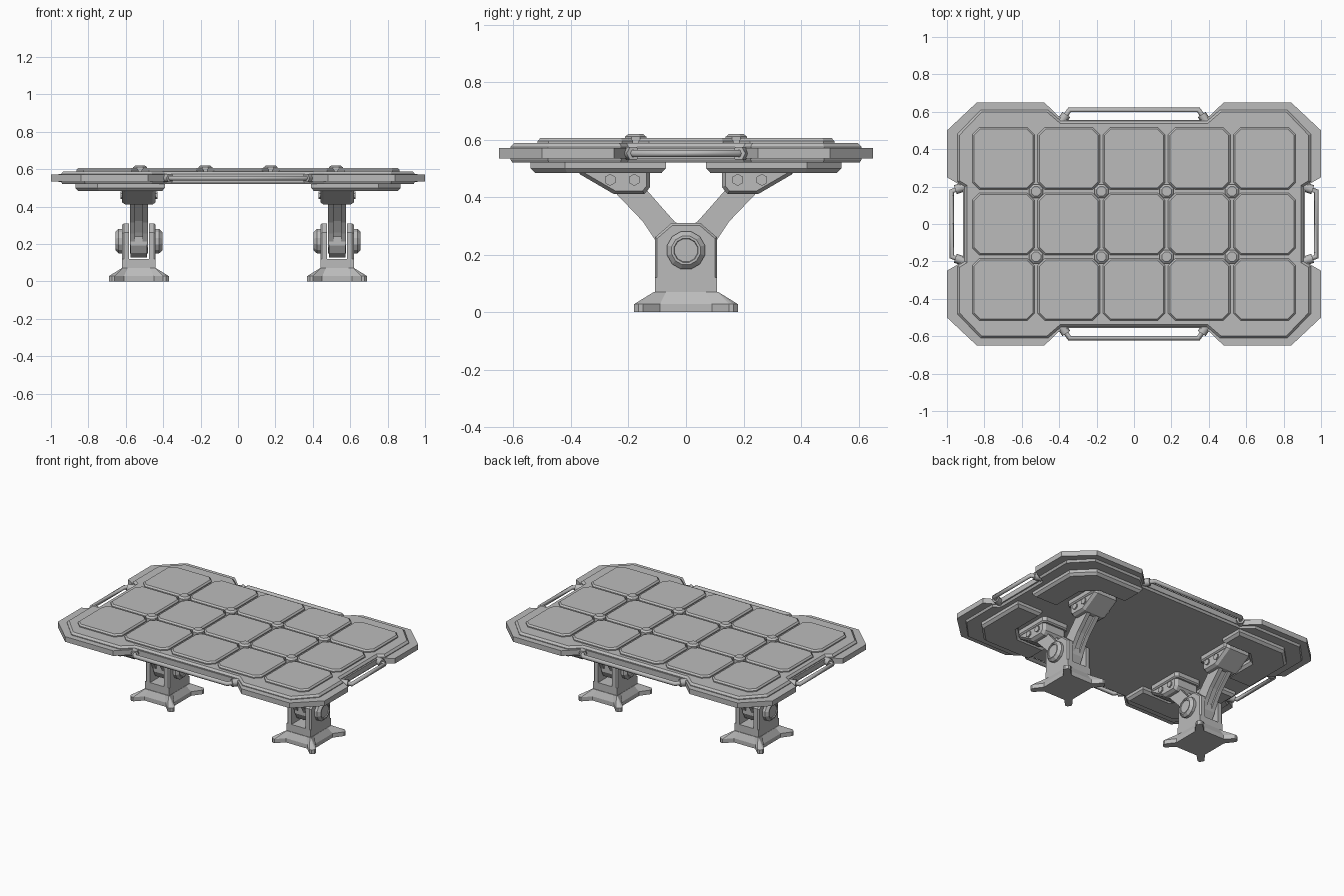
import bpy, bmesh, math
from mathutils import Vector

if "Cube" in bpy.data.objects:
    bpy.data.objects.remove(bpy.data.objects["Cube"], do_unlink=True)

GREY = (0.5, 0.5, 0.5, 1)
grey = bpy.data.materials.new("plain_grey")
grey.use_nodes = True
grey.diffuse_color = GREY
grey.node_tree.nodes["Principled BSDF"].inputs["Base Color"].default_value = GREY


def loft(name, rings):
    """Join rings of equal point count into a closed solid."""
    bm = bmesh.new()
    loops = [[bm.verts.new(p) for p in ring] for ring in rings]
    for a, b in zip(loops, loops[1:]):
        for i in range(len(a)):
            j = (i + 1) % len(a)
            bm.faces.new((a[i], a[j], b[j], b[i]))
    bm.faces.new(loops[0])
    bm.faces.new(loops[-1])
    bmesh.ops.recalc_face_normals(bm, faces=bm.faces)
    mesh = bpy.data.meshes.new(name)
    bm.to_mesh(mesh)
    bm.free()
    mesh.materials.append(grey)
    obj = bpy.data.objects.new(name, mesh)
    bpy.context.collection.objects.link(obj)
    return obj


def inset(pts, d):
    """Move every edge of a counter-clockwise outline inwards by d."""
    out = []
    for i, p in enumerate(pts):
        p = Vector(p)
        u = (p - Vector(pts[i - 1])).normalized()
        v = (Vector(pts[(i + 1) % len(pts)]) - p).normalized()
        n1, n2 = Vector((-u.y, u.x)), Vector((-v.y, v.x))
        q = p + (n1 + n2) * d / (1 + n1.dot(n2))
        out.append((q.x, q.y))
    return out


def slab(name, pts, levels):
    """Stack of an outline given as (height, inset) levels."""
    return loft(name, [[(x, y, z) for x, y in inset(pts, d)] for z, d in levels])


def side_slab(name, pts, levels):
    """Stack of a y-z outline along x, given as (x, inset) levels."""
    return loft(name, [[(x, y, z) for y, z in inset(pts, d)] for x, d in levels])


def four_way(q):
    """Mirror one quadrant of an outline into a full one."""
    return (q + [(-x, y) for x, y in reversed(q)] + [(-x, -y) for x, y in q]
            + [(x, -y) for x, y in reversed(q)])


def ngon(n, r, cx=0, cy=0):
    return [(cx + r * math.cos((i + .5) * math.tau / n),
             cy + r * math.sin((i + .5) * math.tau / n)) for i in range(n)]


def chamfered(cx, cy, h, c):
    q = [(h, h - c), (h - c, h)]
    return [(cx + x, cy + y) for x, y in four_way(q)]


def tube(name, path, radius):
    curve = bpy.data.curves.new(name, "CURVE")
    curve.dimensions = "3D"
    curve.bevel_depth = radius
    curve.bevel_resolution = 1
    curve.use_fill_caps = True
    s = curve.splines.new("POLY")
    s.points.add(len(path) - 1)
    for pt, co in zip(s.points, path):
        pt.co = (*co, 1)
    curve.materials.append(grey)
    obj = bpy.data.objects.new(name, curve)
    bpy.context.collection.objects.link(obj)


# Table top: outer rim and thicker deck
rim = four_way([(.915, .20), (1, .25), (1, .5), (.84, .65), (.48, .65), (.38, .555)])
slab("rim", rim, [(.535, 0), (.57, 0)])
deck = four_way([(.905, .20), (.945, .225), (.945, .48), (.82, .61), (.46, .61), (.39, .55)])
slab("deck", deck, [(.52, .006), (.53, 0), (.575, 0), (.588, .012)])

# Raised panels and the studs between them
for i in range(5):
    for j in range(3):
        square = chamfered((i - 2) * .349, (j - 1) * .35, .166, .038)
        slab("panel", square, [(.58, 0), (.595, 0), (.605, .009)])
for i in range(4):
    for y in (-.175, .175):
        slab("stud", ngon(8, .04, (i - 1.5) * .349, y),
             [(.58, 0), (.61, 0), (.62, .012)])

# Angled pads under the corners
pad = [(.87, .07), (.87, .42), (.75, .54), (.39, .54),
       (.39, .38), (.60, .38), (.68, .30), (.68, .07)]
for sx in (-1, 1):
    for sy in (-1, 1):
        pts = [(sx * x, sy * y) for x, y in pad]
        if sx * sy < 0:
            pts.reverse()
        slab("corner_pad", pts, [(.484, .015), (.5, 0), (.525, 0)])

# Grab handles with sockets
Z = .552
for s in (-1, 1):
    tube("long_handle", [(-.385, s * .55, Z), (-.345, s * .61, Z),
                         (.345, s * .61, Z), (.385, s * .55, Z)], .014)
    tube("short_handle", [(s * .9, -.2, Z), (s * .975, -.175, Z),
                          (s * .975, .175, Z), (s * .9, .2, Z)], .014)
    for t in (-1, 1):
        tube("handle_socket", [(t * .4, s * .53, Z), (t * .362, s * .585, Z)], .025)
        tube("handle_socket", [(s * .89, t * .205, Z), (s * .955, t * .183, Z)], .025)

# Pedestals
foot = four_way([(.115, .09), (.16, .15), (.16, .165), (.145, .18), (.13, .18), (.08, .13)])
neck = four_way([(.092, .07), (.092, .108), (.092, .11), (.09, .112), (.088, .112), (.06, .112)])
cheek = [(-.108, .06), (.108, .06), (.108, .26), (.05, .31), (-.05, .31), (-.108, .26)]
block = [(-.108, .06), (.108, .06), (.108, .12), (-.108, .12)]
arm = [(.0, .15), (.07, .18), (.11, .255), (.15, .315), (.26, .43),
       (.22, .47), (.15, .44), (.08, .36), (.04, .315), (.0, .29)]
clevis = [(.125, .52), (.125, .435), (.145, .41), (.25, .41), (.37, .48), (.37, .52)]

for px in (-.53, .53):
    loft("foot", [[(px + x, y, 0) for x, y in foot],
                  [(px + x, y, .028) for x, y in foot],
                  [(px + x, y, .07) for x, y in neck]])
    side_slab("column_base", block, [(px - .09, 0), (px + .09, 0)])
    side_slab("pivot_hub", ngon(12, .09, 0, .215), [(px - .044, 0), (px + .044, 0)])
    for s in (-1, 1):
        side_slab("column_cheek", cheek,
                  [(px + s * .053, 0), (px + s * .08, 0), (px + s * .09, .008)])
        side_slab("pivot_cap", ngon(12, .068, 0, .215),
                  [(px + s * .08, 0), (px + s * .108, 0), (px + s * .125, .016),
                   (px + s * .125, .024), (px + s * .119, .026)])
        # Support arms: grooved bar with a clevis at the top
        flip = [(s * y, z) for y, z in arm]
        grip = [(s * y, z) for y, z in reversed(clevis)]
        if s < 0:
            flip.reverse()
            grip.reverse()
        side_slab("arm_web", flip, [(px - .022, .014), (px + .022, .014)])
        for t in (-1, 1):
            side_slab("arm_flange", flip, [(px + t * .02, 0), (px + t * .048, 0)])
            for y in (.18, .264):
                side_slab("clevis_bolt", ngon(6, .021, s * y, .46),
                          [(px + t * .08, 0), (px + t * .099, 0)])
        # Outline runs clockwise, so a negative inset narrows it
        a = sum(y * grip[(i + 1) % 6][1] - grip[(i + 1) % 6][0] * z
                for i, (y, z) in enumerate(grip))
        if a < 0:
            grip.reverse()
        side_slab("clevis", grip, [(px - .09, .012), (px - .072, 0),
                                   (px + .072, 0), (px + .09, .012)])
        plate = [(px + x, s * .235 + y) for x, y in
                 four_way([(.1, .11), (.08, .13)])]
        slab("mount_plate", plate, [(.485, .008), (.493, 0), (.525, 0)])
